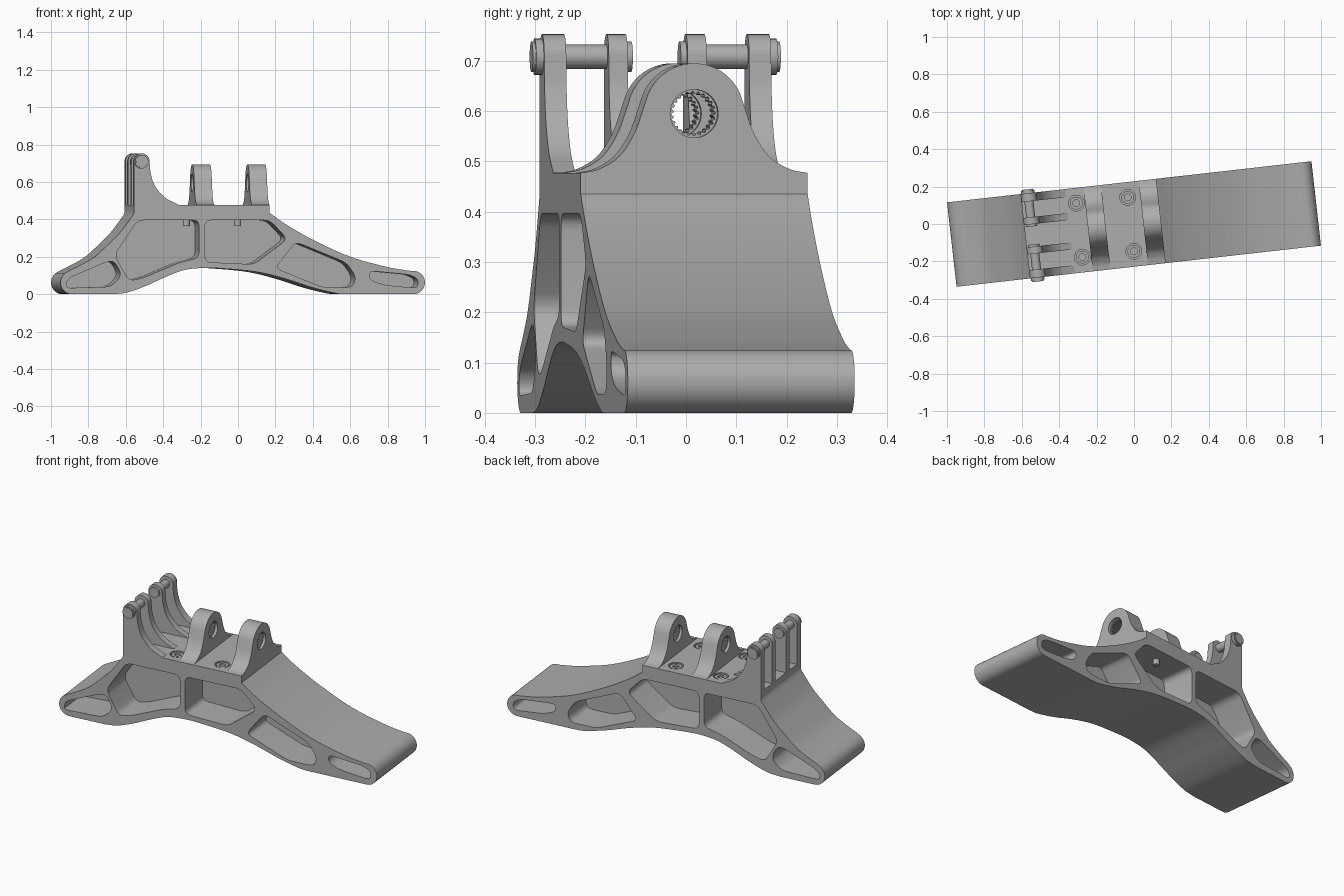
import bpy, bmesh, math
from mathutils import Vector

if "Cube" in bpy.data.objects:
    bpy.data.objects.remove(bpy.data.objects["Cube"])

YAW = math.atan2(0.22, 1.95)   # the whole assembly stands slightly turned
HALF = 0.227                   # half width of the beam

metal = bpy.data.materials.new("plain grey metal")
metal.use_nodes = True
GREY = (0.42, 0.42, 0.42, 1)
metal.diffuse_color = GREY
metal.node_tree.nodes["Principled BSDF"].inputs["Base Color"].default_value = GREY


def smooth(points, steps=6):
    """Catmull-Rom curve through an open list of points."""
    p = [Vector(q) for q in points]
    p = [2 * p[0] - p[1]] + p + [2 * p[-1] - p[-2]]
    out = []
    for a, b, c, d in zip(p, p[1:], p[2:], p[3:]):
        for i in range(steps):
            t = i / steps
            out.append(b + (c - a) * t / 2 + (2 * a - 5 * b + 4 * c - d) * t * t / 2
                       + (3 * b - a - 3 * c + d) * t ** 3 / 2)
    return [tuple(q) for q in out] + [tuple(points[-1])]


def arc(cx, cz, r, start, end, steps=14):
    angles = [math.radians(start + (end - start) * i / steps) for i in range(steps + 1)]
    return [(cx + r * math.cos(a), cz + r * math.sin(a)) for a in angles]


def rounded(points, radius, steps=5):
    """Closed polygon with rounded corners."""
    out = []
    p = [Vector(q) for q in points]
    for i, b in enumerate(p):
        to_a, to_c = p[i - 1] - b, p[(i + 1) % len(p)] - b
        a = b + to_a.normalized() * min(radius, to_a.length * 0.45)
        c = b + to_c.normalized() * min(radius, to_c.length * 0.45)
        for k in range(steps + 1):
            t = k / steps
            out.append(tuple(a * (1 - t) ** 2 + b * 2 * t * (1 - t) + c * t * t))
    return out


def prism(name, outline, axis, low, high):
    """Extrude a closed outline along the given axis."""
    bm = bmesh.new()

    def ring(depth):
        verts = []
        for point in outline:
            co = list(point)
            co.insert(axis, depth)
            verts.append(bm.verts.new(co))
        return verts
    a, b = ring(low), ring(high)
    bm.faces.new(a)
    bm.faces.new(b)
    for i in range(len(a)):
        bm.faces.new((a[i - 1], a[i], b[i], b[i - 1]))
    bmesh.ops.recalc_face_normals(bm, faces=bm.faces)
    mesh = bpy.data.meshes.new(name)
    bm.to_mesh(mesh)
    bm.free()
    mesh.materials.append(metal)
    obj = bpy.data.objects.new(name, mesh)
    bpy.context.collection.objects.link(obj)
    return obj


def rod(name, a, b, radius, axis, low, high, sides=32):
    return prism(name, arc(a, b, radius, 0, 360, sides)[:-1], axis, low, high)


def cut(target, cutters):
    """Subtract the cutters and bake the result."""
    for cutter in cutters:
        mod = target.modifiers.new("cut", "BOOLEAN")
        mod.operation, mod.solver, mod.object = "DIFFERENCE", "EXACT", cutter
    graph = bpy.context.evaluated_depsgraph_get()
    baked = bpy.data.meshes.new_from_object(target.evaluated_get(graph))
    target.modifiers.clear()
    target.data = baked
    for cutter in cutters:
        bpy.data.objects.remove(cutter)


parts = []

# Beam outline: deck, long right slope, arched underside, short left slope
outline = [(-0.585, 0.477), (0.145, 0.477)]
outline += smooth([(0.145, 0.435), (0.23, 0.375), (0.38, 0.29), (0.58, 0.2), (0.78, 0.145), (0.9, 0.125)])
outline += arc(0.918, 0.0625, 0.0625, 80, -90)
outline += smooth([(0.56, 0), (0.5, 0.005), (0.37, 0.037), (0.22, 0.085), (0.07, 0.12), (-0.12, 0.138),
                   (-0.22, 0.14), (-0.32, 0.128), (-0.42, 0.09), (-0.52, 0.045), (-0.62, 0.01), (-0.7, 0)])
outline += arc(-0.918, 0.0625, 0.0625, -90, -240)
outline += smooth([(-0.92, 0.133), (-0.89, 0.147), (-0.8, 0.198), (-0.72, 0.27), (-0.66, 0.33), (-0.6, 0.41), (-0.585, 0.435)])
beam = prism("beam", outline, 1, -HALF, HALF)

# Blind lightening pockets on both sides of a central web
pockets = [
    [(-0.955, 0.033), (-0.94, 0.085), (-0.72, 0.178), (-0.685, 0.17), (-0.65, 0.1), (-0.71, 0.04)],
    [(-0.69, 0.21), (-0.565, 0.396), (-0.235, 0.396), (-0.235, 0.195), (-0.34, 0.17), (-0.53, 0.09), (-0.61, 0.07)],
    [(-0.203, 0.396), (0.145, 0.396), (0.24, 0.295), (0.06, 0.16), (-0.203, 0.172)],
    [(0.175, 0.14), (0.285, 0.28), (0.56, 0.167), (0.61, 0.09), (0.59, 0.037), (0.43, 0.037)],
    [(0.68, 0.125), (0.9, 0.105), (0.945, 0.08), (0.94, 0.032), (0.76, 0.05), (0.685, 0.075)],
]
cutters = [prism("pocket_cutter", rounded(shape, 0.035), 1, *sorted((side * 0.027, side * 0.3)))
           for shape in pockets for side in (-1, 1)]

# Recessed bolts through the deck
for u in (-0.294, -0.017):
    for v in (-0.145, 0.145):
        cutters.append(rod("recess_cutter", u, v, 0.042, 2, 0.462, 0.5))
        washer = rod("bolt_washer", u, v, 0.034, 2, 0.45, 0.474)
        cut(washer, [rod("socket_cutter", u, v, 0.018, 2, 0.464, 0.5)])
        parts += [washer, rod("bolt_shank", u, v, 0.018, 2, 0.365, 0.455)]
cut(beam, cutters)
parts.append(beam)

# Two lugs with toothed sleeves in their bores
BORE_Z = 0.595
flank = smooth([(0.227, 0.477), (0.19, 0.485), (0.15, 0.51), (0.12, 0.555), (0.1, 0.61)])
half = [(HALF, 0.46)] + flank + arc(0, BORE_Z, 0.1, 15, 85, 10)
lug_outline = half + [(-v, z) for v, z in reversed(half)]
teeth = [(r * math.cos(i * math.pi / 48), BORE_Z + r * math.sin(i * math.pi / 48))
         for i, r in enumerate([0.044, 0.044, 0.04, 0.04] * 24)]
for name, start in (("right_lug", -0.247), ("left_lug", 0.05)):
    end = start + 0.095
    lug = prism(name, lug_outline, 0, start, end)
    cut(lug, [rod("bore_cutter", 0, BORE_Z, 0.048, 0, start - 0.1, end + 0.1, 40)])
    sleeve = rod(name + "_sleeve", 0, BORE_Z, 0.0485, 0, start + 0.015, end - 0.015, 40)
    cut(sleeve, [prism("teeth_cutter", teeth, 0, start - 0.1, end + 0.1)])
    parts += [lug, sleeve]

# Two clevis pairs with cross pins
PIN = (-0.545, 0.708)
arm = [(-0.585, 0.46)] + arc(-0.543, 0.711, 0.042, 180, 0)
arm += smooth([(-0.501, 0.7), (-0.494, 0.64), (-0.47, 0.575), (-0.42, 0.518), (-0.345, 0.478)]) + [(-0.345, 0.46)]
for side, word in ((-1, "front"), (1, "back")):
    def across(name, maker, near, far):
        parts.append(maker(f"{word}_{name}", *sorted((side * near, side * far))))

    def arm_maker(name, low, high):
        return prism(name, arm, 1, low, high)

    def pin_maker(radius):
        return lambda name, low, high: rod(name, *PIN, radius, 1, low, high)
    across("outer_arm", arm_maker, 0.183, HALF)
    across("inner_arm", arm_maker, 0.06, 0.098)
    across("pin", pin_maker(0.024), 0.05, 0.235)
    across("pin_head", pin_maker(0.036), HALF, 0.242)
    across("pin_cap", pin_maker(0.03), 0.242, 0.248)
    across("pin_clip", pin_maker(0.03), 0.048, 0.06)

# Turn everything and shade
bpy.ops.object.select_all(action="DESELECT")
for obj in parts:
    obj.rotation_euler.z = YAW
    obj.select_set(True)
bpy.context.view_layer.objects.active = beam
bpy.ops.object.shade_smooth_by_angle(angle=math.radians(30))
